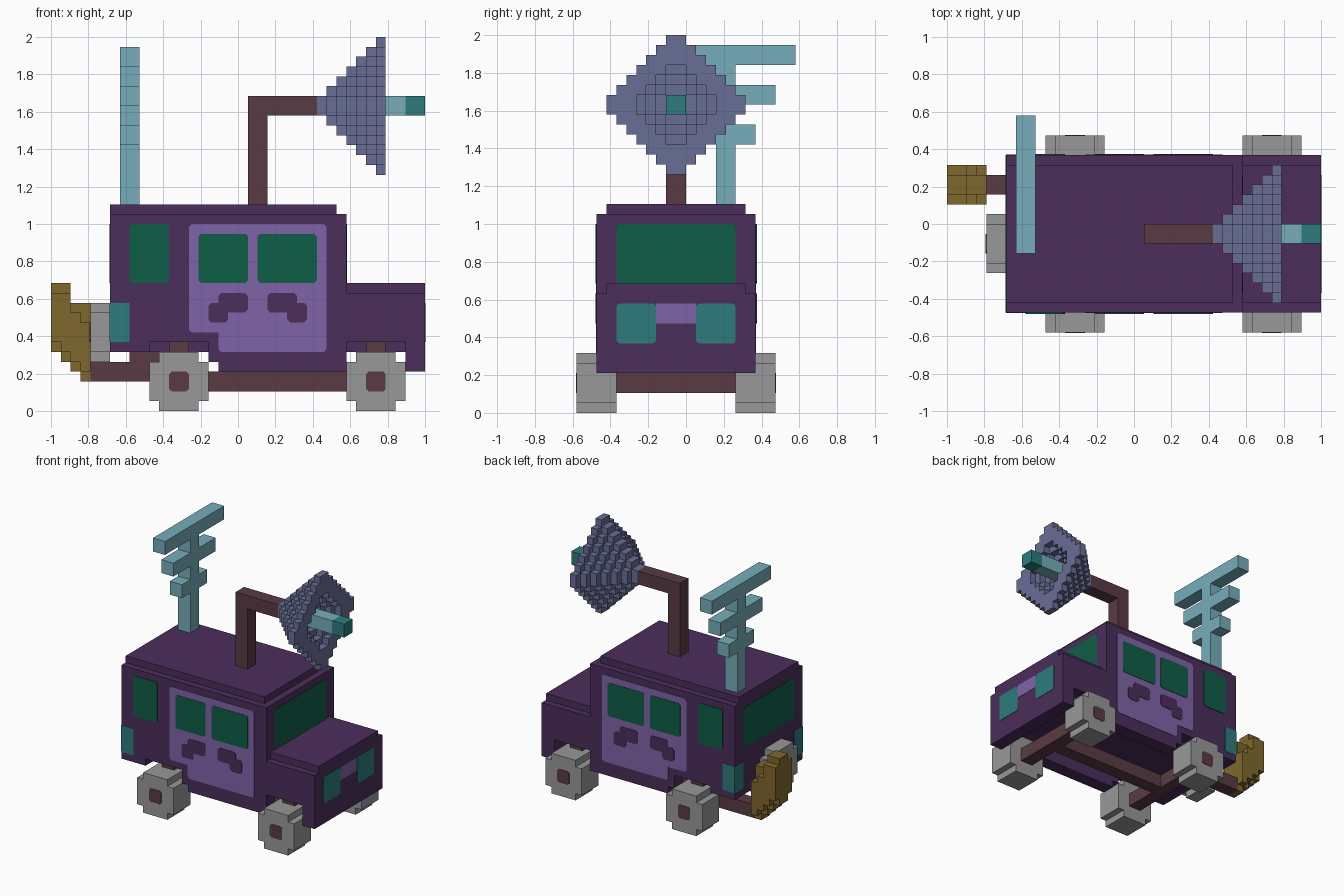
import bpy, bmesh
from mathutils import Vector

if "Cube" in bpy.data.objects:
    bpy.data.objects.remove(bpy.data.objects["Cube"], do_unlink=True)

U = 2 / 38                                   # one block
ORIGIN = Vector((-19, -11, 0))               # block grid corner


def material(name, rgb):
    lin = [((c / 255 + 0.055) / 1.055) ** 2.4 for c in rgb] + [1]
    m = bpy.data.materials.new(name)
    m.use_nodes = True
    m.diffuse_color = lin
    m.node_tree.nodes["Principled BSDF"].inputs["Base Color"].default_value = lin
    return m


PURPLE = material("dark purple", (75, 46, 91))
LILAC = material("lilac", (128, 100, 168))
GREEN = material("window green", (15, 94, 71))
TEAL = material("lamp teal", (45, 124, 124))
GREY = material("tyre grey", (152, 152, 152))
BROWN = material("brown", (90, 59, 68))
GOLD = material("gold", (128, 104, 46))
CYAN = material("pale cyan", (118, 174, 187))
SLATE = material("slate blue", (105, 111, 150))


def finish(name, bm, mat):
    bmesh.ops.recalc_face_normals(bm, faces=bm.faces)
    for v in bm.verts:
        v.co = (v.co + ORIGIN) * U
    me = bpy.data.meshes.new(name)
    bm.to_mesh(me)
    bm.free()
    me.materials.append(mat)
    ob = bpy.data.objects.new(name, me)
    bpy.context.collection.objects.link(ob)
    return ob


def boxes(name, mat, *specs):
    """Join boxes given as (x0, x1, y0, y1, z0, z1) in blocks."""
    bm = bmesh.new()
    for x0, x1, y0, y1, z0, z1 in specs:
        new = bmesh.ops.create_cube(bm, size=1)["verts"]
        for v in new:
            v.co = Vector((x0 if v.co.x < 0 else x1,
                           y0 if v.co.y < 0 else y1,
                           z0 if v.co.z < 0 else z1))
    return finish(name, bm, mat)


def prism(name, mat, axis, pts, a, b):
    """Extrude an outline (other horizontal axis, z) along axis from a to b."""
    bm = bmesh.new()
    vs = [bm.verts.new((a, u, v) if axis == "x" else (u, a, v)) for u, v in pts]
    face = bm.faces.new(vs)
    ext = bmesh.ops.extrude_face_region(bm, geom=[face])["geom"]
    step = Vector((b - a, 0, 0)) if axis == "x" else Vector((0, b - a, 0))
    bmesh.ops.translate(bm, vec=step, verts=[g for g in ext if isinstance(g, bmesh.types.BMVert)])
    return finish(name, bm, mat)


def cut_rect(u0, u1, v0, v1, c=0.25):
    return [(u0 + c, v0), (u1 - c, v0), (u1, v0 + c), (u1, v1 - c),
            (u1 - c, v1), (u0 + c, v1), (u0, v1 - c), (u0, v0 + c)]


def plate(name, mat, axis, pos, lift, pts):
    return prism(name, mat, axis, pts, pos, pos + lift)


# Body shell, hood and roof
boxes("cab", PURPLE, (6, 30, 4, 16, 6, 20))
boxes("roof", PURPLE, (6, 29, 3, 17, 20, 21))
boxes("hood", PURPLE, (30, 38, 4, 16, 6, 12), (30, 38, 3, 17, 12, 13))
boxes("front_skirt", PURPLE, (36, 38, 4, 16, 4, 6))
side_outline = [(6, 6), (10, 6), (10, 7), (16, 7), (16, 5), (17, 5), (17, 4), (30, 4),
                (30, 7), (36, 7), (36, 4), (38, 4), (38, 12), (30, 12), (30, 20), (6, 20)]
door = [(14.3, 8), (17, 8), (17, 6.3), (17.3, 6), (27.7, 6), (28, 6.3),
        (28, 18.7), (27.7, 19), (14.3, 19), (14, 18.7), (14, 8.3)]
handle = [(16.3, 9), (17.7, 9), (18, 9.3), (18, 10), (19.7, 10), (20, 10.3),
          (20, 11.7), (19.7, 12), (17.3, 12), (17, 11.7), (17, 11), (16.3, 11), (16, 10.7), (16, 9.3)]

# Both sides: panel, door, windows, handles and tail lamps
for tag, pos, s, inner in (("near", 2, -1, 4), ("far", 18, 1, 16)):
    prism(tag + "_side_panel", PURPLE, "y", side_outline, pos, inner)
    plate(tag + "_door", LILAC, "y", pos, s * 0.06, door)
    for i, (a, b, top) in enumerate([(8, 12, 19), (15, 20, 18), (21, 27, 18)]):
        plate(f"{tag}_window_{i + 1}", GREEN, "y", pos, s * 0.12, cut_rect(a, b, 13, top))
    plate(tag + "_rear_handle", PURPLE, "y", pos, s * 0.12, handle)
    plate(tag + "_front_handle", PURPLE, "y", pos, s * 0.12, [(42 - u, v) for u, v in handle])
    plate(tag + "_tail_lamp_side", TEAL, "y", pos, s * 0.06, cut_rect(6, 8, 7, 11, 0.05))

# Front and rear glass, lamps and grille
plate("windscreen", GREEN, "x", 30, 0.06, cut_rect(4, 16, 13, 19))
plate("rear_window", GREEN, "x", 6, -0.06, cut_rect(4, 16, 13, 19))
plate("grille", LILAC, "x", 38, 0.05, cut_rect(8, 12, 9, 11, 0.02))
for tag, y0, t0 in (("near", 4, 2), ("far", 12, 16)):
    plate(tag + "_headlamp", TEAL, "x", 38, 0.06, cut_rect(y0, y0 + 4, 7, 11))
    plate(tag + "_tail_lamp_back", TEAL, "x", 6, -0.06, cut_rect(t0, t0 + 2, 7, 11, 0.05))


def wheel_outline(u, z):
    return [(u + 1, z), (u + 5, z), (u + 5, z + 1), (u + 6, z + 1), (u + 6, z + 5), (u + 5, z + 5),
            (u + 5, z + 6), (u + 1, z + 6), (u + 1, z + 5), (u, z + 5), (u, z + 1), (u + 1, z + 1)]


# Wheels with hubs, axles and struts
for end, x in (("rear", 10), ("front", 30)):
    for tag, y0, out, s in (("near", 0, 0, -1), ("far", 16, 20, 1)):
        prism(f"{end}_{tag}_wheel", GREY, "y", wheel_outline(x, 0), y0, y0 + 4)
        plate(f"{end}_{tag}_hub", BROWN, "y", out, s * 0.06, cut_rect(x + 2, x + 4, 2, 4))
    boxes(end + "_axle", BROWN, (x + 2, x + 4, 4, 16, 2, 4),
          (x + 2, x + 4, 3, 5, 6, 7), (x + 2, x + 4, 15, 17, 6, 7))
boxes("chassis_beam", BROWN, (14, 32, 9, 11, 2, 4))

# Spare wheel on the back
prism("spare_wheel", GREY, "x", wheel_outline(6, 5), 4, 6)
plate("spare_hub", BROWN, "x", 4, -0.06, cut_rect(8, 10, 7, 9))

# Exhaust pipe and stepped gold horn
boxes("exhaust_pipe", BROWN, (4, 12, 14, 16, 3, 5), (8, 11, 14, 16, 5, 6))
boxes("exhaust_horn", GOLD,
      (0, 1, 14, 16, 6, 13), (1, 2, 14, 16, 5, 13), (2, 3, 14, 16, 4, 11), (3, 4, 14, 16, 3, 11),
      (0, 1, 13, 17, 7, 12), (1, 2, 13, 17, 6, 12), (2, 3, 13, 17, 5, 10), (3, 4, 13, 17, 4, 9))

# Roof aerial with three cross arms
boxes("aerial", CYAN, (7, 9, 14, 16, 21, 37),
      *[(7, 9, 15 - w, 15 + w, z, z + 2) for w, z in ((3, 27), (5, 31), (7, 35))])

# Dish mast, hollow stepped dish and feed
boxes("dish_mast", BROWN, (20, 22, 9, 11, 21, 32), (22, 27, 9, 11, 30, 32))
cells = []
for n in range(1, 8):
    for r in range(-n, n):
        k = r if r >= 0 else -r - 1          # rows out from the centre
        outer, hole = n - k, max(0, n - 3 - k)
        x, z = 26 + n, 31 + r
        if hole:
            cells += [(x, x + 1, 10 - outer, 10 - hole, z, z + 1),
                      (x, x + 1, 10 + hole, 10 + outer, z, z + 1)]
        else:
            cells.append((x, x + 1, 10 - outer, 10 + outer, z, z + 1))
boxes("dish", SLATE, *cells)
boxes("dish_feed", CYAN, (30, 36, 9, 11, 30, 32))
boxes("dish_feed_tip", TEAL, (36, 38, 9, 11, 30, 32))
